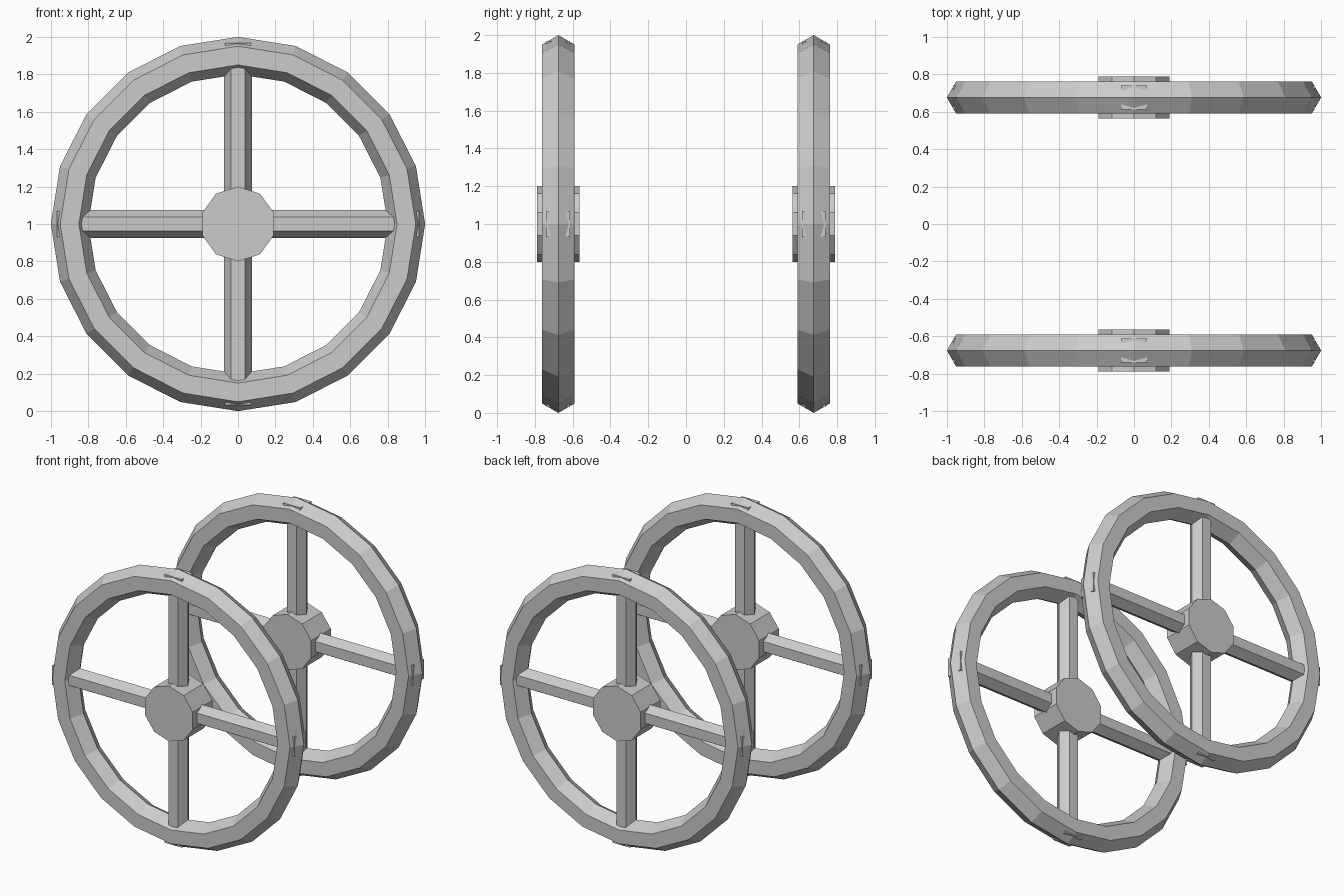
import bpy
from math import radians, cos, sin

if "Cube" in bpy.data.objects:
    bpy.data.objects.remove(bpy.data.objects["Cube"])

Q = radians(90)


def cylinder(name, sides, radius, depth, loc, rot):
    bpy.ops.mesh.primitive_cylinder_add(vertices=sides, radius=radius, depth=depth,
                                        location=loc, rotation=rot)
    bpy.context.object.name = name


def wheel(prefix, y):
    centre = (0, y, 1)
    # faceted rim with a hexagonal section
    bpy.ops.mesh.primitive_torus_add(major_segments=20, minor_segments=6, major_radius=0.9,
                                     minor_radius=0.1, location=centre, rotation=(Q, 0, 0))
    bpy.context.object.name = prefix + "_rim"
    # ten-sided hub
    cylinder(prefix + "_hub", 10, 0.2, 0.224, centre, (Q, 0, 0))
    # crossed hexagonal spokes
    cylinder(prefix + "_spoke_vertical", 6, 0.0735, 1.86, centre, (0, 0, Q))
    cylinder(prefix + "_spoke_horizontal", 6, 0.0735, 1.86, centre, (Q, 0, Q))
    # spoke ends that just break through the outside of the rim
    for i in range(4):
        a = i * Q
        bpy.ops.mesh.primitive_cube_add(
            size=1, location=(0.948 * sin(a), y, 1 + 0.948 * cos(a)), rotation=(0, a, 0))
        end = bpy.context.object
        end.name = f"{prefix}_spoke_end_{i + 1}"
        end.scale = (0.14, 0.126, 0.04)


wheel("front_wheel", -0.676)
wheel("back_wheel", 0.676)
